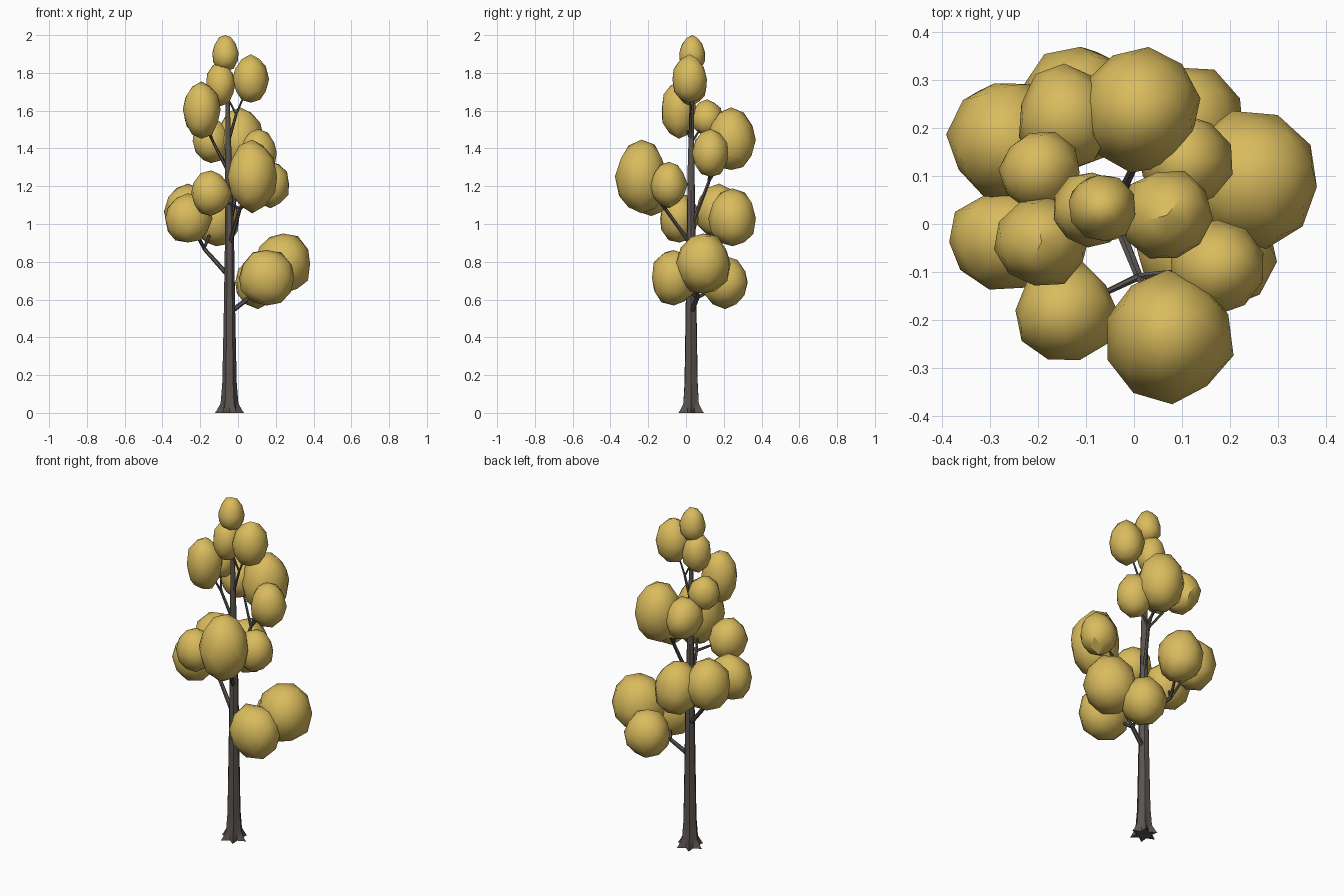
import bpy, bmesh, math, random
from mathutils import Vector

if "Cube" in bpy.data.objects:
    bpy.data.objects.remove(bpy.data.objects["Cube"])

random.seed(4)


def material(name, rgb):
    m = bpy.data.materials.new(name)
    m.diffuse_color = (*rgb, 1)
    m.use_nodes = True
    m.node_tree.nodes["Principled BSDF"].inputs["Base Color"].default_value = m.diffuse_color
    return m


LEAF = material("golden leaf", (0.70, 0.50, 0.11))
BARK = material("grey brown bark", (0.105, 0.09, 0.082))


def finish(bm, name, mat, angle):
    bmesh.ops.recalc_face_normals(bm, faces=bm.faces)
    me = bpy.data.meshes.new(name)
    bm.to_mesh(me)
    bm.free()
    ob = bpy.data.objects.new(name, me)
    bpy.context.collection.objects.link(ob)
    me.materials.append(mat)
    bpy.ops.object.select_all(action='DESELECT')
    ob.select_set(True)
    bpy.context.view_layer.objects.active = ob
    bpy.ops.object.shade_smooth_by_angle(angle=math.radians(angle))
    return ob


def tube(bm, rings, sides):
    """Loft rings of (centre, radius, star depth); even corners form root ridges."""
    pts = [Vector(r[0]) for r in rings]
    loops = []
    for i, (c, r, star) in enumerate(rings):
        d = (pts[min(i + 1, len(pts) - 1)] - pts[max(i - 1, 0)]).normalized()
        u = Vector((0, 1, 0)).cross(d).normalized()
        v = d.cross(u)
        loop = []
        for k in range(sides):
            a = math.tau * k / sides
            rr = r * (1 + star * (1 if k % 2 == 0 else -0.5))
            loop.append(bm.verts.new(pts[i] + (u * math.cos(a) + v * math.sin(a)) * rr))
        loops.append(loop)
    for a, b in zip(loops, loops[1:]):
        for k in range(sides):
            n = (k + 1) % sides
            bm.faces.new((a[k], a[n], b[n], b[k]))
    bm.faces.new(loops[0][::-1])
    bm.faces.new(loops[-1])


# Trunk with flared roots
bm = bmesh.new()
TX, TY = -0.045, 0.027
tube(bm, [((TX, TY, 0), 0.052, 0.5), ((TX, TY, 0.012), 0.048, 0.42),
          ((TX, TY, 0.05), 0.041, 0.15), ((TX, TY, 0.16), 0.036, 0.06),
          ((TX, TY, 0.5), 0.030, 0.03), ((TX, TY, 0.9), 0.024, 0.02),
          ((-0.05, TY, 1.3), 0.018, 0), ((-0.055, 0.03, 1.65), 0.011, 0),
          ((-0.06, 0.035, 1.85), 0.006, 0)], 12)
finish(bm, "trunk", BARK, 25)

# Foliage groups: (height on trunk, branch fork, [(centre, radii), ...])
GROUPS = {
    "low_right": (0.53, (0.06, 0.06, 0.61), [
        ((0.24, 0.09, 0.79), (0.147, 0.143, 0.163)),
        ((0.152, -0.065, 0.715), (0.150, 0.120, 0.150)),
        ((0.105, 0.207, 0.69), (0.124, 0.124, 0.135))]),
    "left": (0.72, (-0.18, 0.09, 0.87), [
        ((-0.265, -0.035, 1.03), (0.125, 0.101, 0.130)),
        ((-0.265, 0.175, 1.065), (0.122, 0.125, 0.142)),
        ((-0.115, 0.247, 1.03), (0.122, 0.125, 0.152))]),
    "front": (0.89, (0.01, -0.11, 1.08), [
        ((0.075, -0.235, 1.252), (0.131, 0.136, 0.187)),
        ((-0.143, -0.183, 1.163), (0.105, 0.103, 0.118)),
        ((0.172, -0.09, 1.21), (0.100, 0.096, 0.120))]),
    "back": (0.98, (0.0, 0.12, 1.22), [
        ((0.012, 0.240, 1.445), (0.123, 0.128, 0.165)),
        ((0.107, 0.132, 1.375), (0.098, 0.097, 0.124)),
        ((-0.143, 0.220, 1.44), (0.098, 0.112, 0.117))]),
    "upper_left": (1.28, (-0.13, 0.03, 1.43), [
        ((-0.193, -0.038, 1.605), (0.099, 0.094, 0.147)),
        ((-0.195, 0.110, 1.56), (0.084, 0.085, 0.095))]),
    "top": (1.43, (-0.01, 0.025, 1.58), [
        ((0.068, 0.018, 1.765), (0.094, 0.095, 0.127)),
        ((-0.092, 0.030, 1.742), (0.078, 0.080, 0.112))]),
    "crown": (1.7, (-0.06, 0.035, 1.8), [
        ((-0.067, 0.033, 1.905), (0.071, 0.070, 0.095))]),
}


def leaf_clump(name, c, r, egg):
    bm = bmesh.new()
    bmesh.ops.create_icosphere(bm, subdivisions=2, radius=1)
    spin = random.uniform(0, math.tau)
    for v in bm.verts:
        p = v.co * random.uniform(0.96, 1.06)
        x = p.x * math.cos(spin) - p.y * math.sin(spin)
        y = p.x * math.sin(spin) + p.y * math.cos(spin)
        t = 1 - egg * p.z
        v.co = Vector((c[0] + x * r[0] * t, c[1] + y * r[1] * t,
                       min(c[2] + p.z * r[2], 2.0)))
    # convex hull keeps the clump plump and faceted
    hull = bmesh.ops.convex_hull(bm, input=bm.verts)
    bmesh.ops.delete(bm, geom=[g for g in hull["geom_interior"]
                               if isinstance(g, bmesh.types.BMVert)], context='VERTS')
    finish(bm, name, LEAF, 40)


# Branches and their leaf clumps
for name, (z, fork, clumps) in GROUPS.items():
    bm = bmesh.new()
    k = 1.15 - z * 0.4
    start = (TX if z < 1 else -0.052, TY, z)
    mid = Vector(start).lerp(Vector(fork), 0.5)
    tube(bm, [(start, 0.015 * k, 0), (mid, 0.0135 * k, 0), (fork, 0.012 * k, 0)], 6)
    for i, (c, r) in enumerate(clumps):
        tube(bm, [(fork, 0.010 * k, 0), (c, 0.006 * k, 0)], 6)
        leaf_clump(f"{name}_leaves_{i + 1}", c, r, 0.18 if name == "crown" else 0.03)
    finish(bm, f"{name}_branch", BARK, 35)
